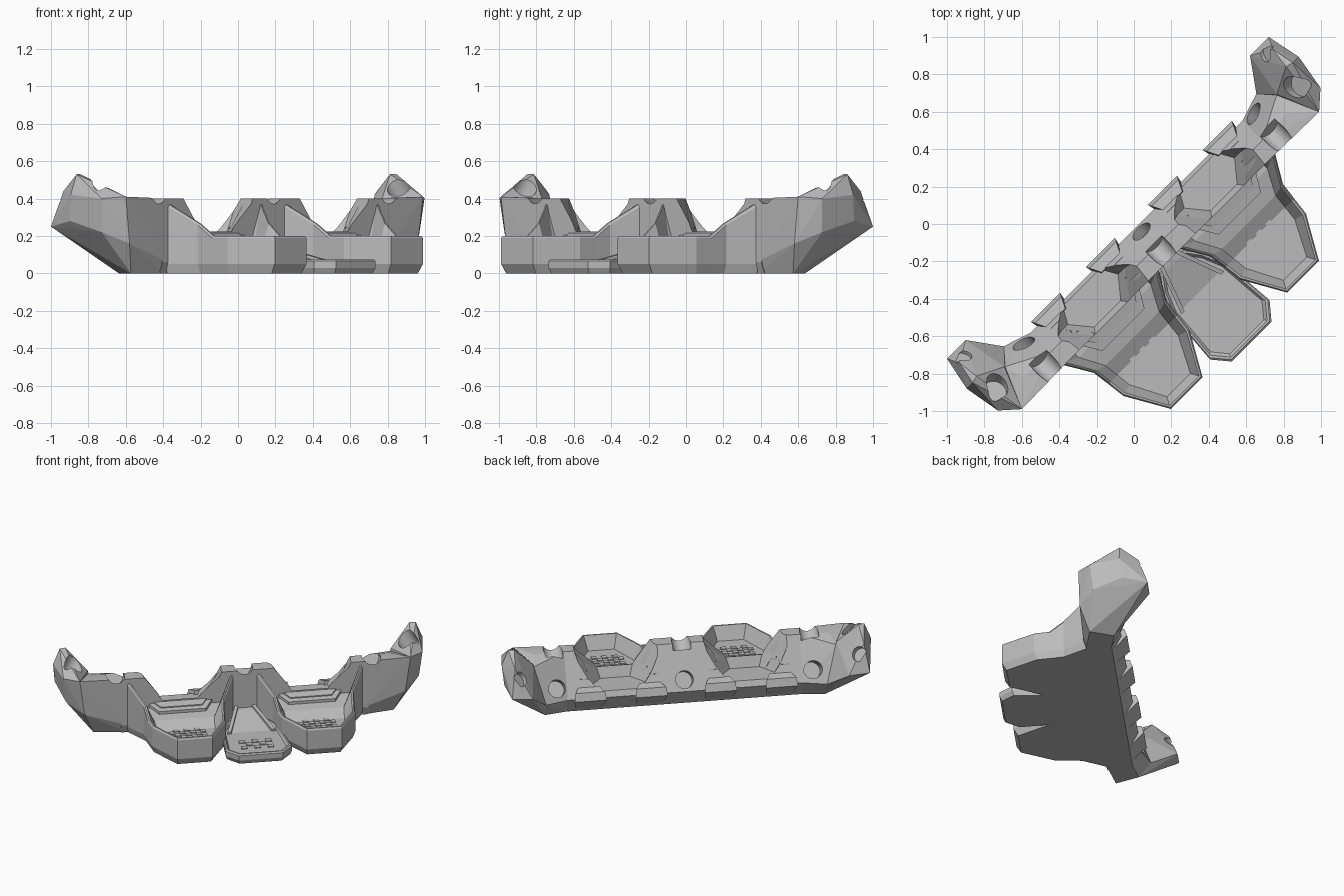
import bpy, bmesh, math
from mathutils import Vector

cube = bpy.data.objects.get("Cube")
if cube:
    bpy.data.objects.remove(cube, do_unlink=True)

grey = bpy.data.materials.new("plain grey")
grey.use_nodes = True
grey.diffuse_color = (0.5, 0.5, 0.5, 1)
grey.node_tree.nodes["Principled BSDF"].inputs["Base Color"].default_value = (0.5, 0.5, 0.5, 1)

R = math.sqrt(0.5)
PAD = 0.44          # distance of each side pad from the middle


def place(u, v, z):
    """u runs along the bar, v points outward to the pads."""
    return Vector(((u + v) * R, (u - v) * R, z))


def finish(name, bm, cutter=False):
    bmesh.ops.recalc_face_normals(bm, faces=bm.faces)
    mesh = bpy.data.meshes.new(name)
    bm.to_mesh(mesh)
    bm.free()
    mesh.materials.append(grey)
    ob = bpy.data.objects.new(name, mesh)
    bpy.context.collection.objects.link(ob)
    ob.hide_render = cutter
    return ob


def hull(name, pts):
    bm = bmesh.new()
    for p in pts:
        bm.verts.new(place(*p))
    res = bmesh.ops.convex_hull(bm, input=bm.verts)
    loose = [g for g in res["geom_interior"] if isinstance(g, bmesh.types.BMVert)]
    bmesh.ops.delete(bm, geom=loose, context='VERTS')
    bmesh.ops.dissolve_limit(bm, angle_limit=0.02, verts=bm.verts, edges=bm.edges)
    return finish(name, bm)


def loft(name, rings, cutter=False):
    """Join equal rings of points and cap both ends with strips."""
    bm = bmesh.new()
    loops = [[bm.verts.new(place(*p)) for p in ring] for ring in rings]
    n = len(loops[0])
    for a, b in zip(loops, loops[1:]):
        for i in range(n):
            j = (i + 1) % n
            bm.faces.new((a[i], a[j], b[j], b[i]))
    for cap in (loops[0], loops[-1]):
        for i in range(n // 2 - 1):
            bm.faces.new((cap[i], cap[i + 1], cap[n - 2 - i], cap[n - 1 - i]))
    return finish(name, bm, cutter)


def outline(half, centre=0.0):
    """Mirror half an outline of (offset, v) into a closed one."""
    return [(centre + d, v) for d, v in half] + [(centre - d, v) for d, v in reversed(half)]


def level(plan, z):
    return [(u, v, z) for u, v in plan]


def climb(plan, base, start, slope, top):
    """Ring that is flat far out and rises toward the bar."""
    return [(u, v, base + min(top, max(0, (start - v) * slope))) for u, v in plan]


def shrink(plan, centre, v0, fu, fv):
    return [(centre + (u - centre) * fu, v0 + (v - v0) * fv) for u, v in plan]


def box(name, u, v, z, su, sv, sz):
    plan = [(u - su, v - sv), (u + su, v - sv), (u + su, v + sv), (u - su, v + sv)]
    return loft(name, [level(plan, z - sz), level(plan, z + sz)])


def drill(at, direction, radius, depth):
    """Round cutter centred on a point."""
    axis = (place(*direction)).normalized()
    bm = bmesh.new()
    bmesh.ops.create_cone(bm, cap_ends=True, segments=24, radius1=radius, radius2=radius, depth=depth)
    bm.transform(Vector((0, 0, 1)).rotation_difference(axis).to_matrix().to_4x4())
    bmesh.ops.translate(bm, verts=bm.verts, vec=place(*at))
    return finish("socket_cutter", bm, True)


def cut(ob, tools):
    for c in tools:
        mod = ob.modifiers.new("cut", 'BOOLEAN')
        mod.operation = 'DIFFERENCE'
        mod.solver = 'EXACT'
        mod.object = c
    bpy.context.view_layer.update()
    deps = bpy.context.evaluated_depsgraph_get()
    mesh = bpy.data.meshes.new_from_object(ob.evaluated_get(deps))
    ob.modifiers.clear()
    ob.data = mesh


# Round sockets in the back slope and scallops in the ridge
bar_sockets, pockets, arm_sockets = [], [], []
for u in (-0.87, 0, 0.87):
    bar_sockets.append(drill((u, 0.06, 0.18), (0, -0.85, 0.5), 0.06, 0.12))
    bar_sockets.append(drill((u, 0.23, 0.42), (0, 0.8, 0.45), 0.062, 0.2))

# Long bar with a sloping back
section = [(0.08, 0), (0.02, 0.11), (0.17, 0.4), (0.27, 0.4), (0.27, 0.06), (0.25, 0)]
bar = loft("main_bar", [[(u, v, z) for v, z in section] for u in (-0.84, 0.84)])

for side, s in (("left", 1), ("right", -1)):
    c = PAD * s

    # Pocket cutter: shallow bowl, wider toward the top
    pocket = loft("pocket_cutter", [
        climb(outline([(0.12, -0.1), (0.14, 0.04), (0.19, 0.13), (0.1, 0.24)], c), 0.15, 0.04, 0.3, 0.04),
        level(outline([(0.17, -0.1), (0.2, 0.04), (0.24, 0.13), (0.13, 0.28)], c), 0.25),
        level(outline([(0.26, -0.1), (0.29, 0.04), (0.33, 0.15), (0.3, 0.42)], c), 0.5)], True)
    pockets.append(pocket)

    # Side pad: the rim climbs to the bar, the deep floor rises toward the pocket
    plan = outline([(0.37, 0.2), (0.37, 0.25), (0.275, 0.41), (0.262, 0.51),
                    (0.25, 0.61), (0.12, 0.838)], c)
    rim = (0.51, 0.7, 0.18)
    pad = loft(side + "_pad", [
        level(shrink(plan, c, 0.4, 0.94, 0.93), 0), level(plan, 0.05), climb(plan, 0.188, *rim),
        climb(shrink(plan, c, 0.5, 0.97, 0.98), 0.2, *rim),
        climb(shrink(plan, c, 0.5, 0.93, 0.95), 0.2, *rim),
        climb(shrink(plan, c, 0.5, 0.74, 0.82), 0.105, 0.5, 0.6, 0.075)])
    cut(pad, [pocket])

    # Stepped frame around the pocket, higher at its sides
    low = loft(side + "_pocket_frame", [
        ring for plan in [outline([(0.27, 0.08), (0.28, 0.16), (0.16, 0.36)], c)]
        for ring in (level(plan, 0.05), climb(plan, 0.185, 0.34, 0.25, 0.045))])
    high = loft(side + "_pocket_lip", [
        ring for plan in [outline([(0.25, 0.1), (0.26, 0.15), (0.14, 0.325)], c)]
        for ring in (level(plan, 0.05), climb(plan, 0.2, 0.32, 0.28, 0.048))])
    for ob in (low, high):
        cut(ob, [pocket])
    for k in (-1, 1):
        box(side + "_pocket_latch", c + k * 0.215, 0.21, 0.235, 0.012, 0.04, 0.012)

    # Grip squares on the pad floor
    for i in range(-3, 4):
        for j in range(-2, 3):
            if (i + j) % 2 == 0 and abs(i) + abs(j) < 5:
                box(side + "_grip_square", c + i * 0.036, 0.585 + j * 0.036, 0.107, 0.018, 0.018, 0.004)

    # Low buttresses on the back
    for u in (0.235, 0.65):
        hull(side + "_back_buttress", [(s * (u + k * w), v, z) for k in (-1, 1) for w, v, z in (
            (0.09, 0.08, 0.01), (0.11, -0.02, 0.11), (0.1, 0.0, 0.165), (0.07, 0.06, 0.18))])

    # Elbow joining the bar to the raised arm
    elbow = hull(side + "_elbow", [(s * u, v, z) for u, v, z in (
        [(0.8, v, z) for v, z in section] +
        [(0.955, -0.03, 0.11), (0.95, 0.05, 0), (1.02, 0.21, 0), (1.03, 0.05, 0.36),
         (1.124, 0.276, 0.41), (1.09, 0.27, 0.16), (1.0, 0.16, 0.4)])])
    cut(elbow, bar_sockets)

    # Arm sweeping up and back, with its own sockets
    arm = hull(side + "_arm", [(s * u, v, z) for u, v, z in (
        (0.955, -0.03, 0.11), (0.95, 0.05, 0), (1.02, 0.21, 0), (1.075, -0.198, 0.24),
        (1.216, -0.198, 0.25), (1.185, -0.135, 0.44), (1.17, -0.02, 0.53),
        (1.21, -0.01, 0.53), (1.255, -0.01, 0.42), (1.22, 0.19, 0.4), (1.124, 0.276, 0.41),
        (1.03, 0.05, 0.38), (1.2, 0.17, 0.22), (1.24, -0.03, 0.28), (1.09, 0.27, 0.16))])
    tools = [drill((s * 1.13, -0.16, 0.39), (-0.6 * s, -0.4, 0.6), 0.05, 0.1),
             drill((s * 1.12, 0.09, 0.47), (-0.5 * s, -0.2, 0.8), 0.065, 0.16)]
    cut(arm, tools)
    arm_sockets += tools

cut(bar, pockets + bar_sockets)

# Low middle pad with a shallow dish
plan = outline([(0.09, 0.28), (0.15, 0.36), (0.2, 0.48), (0.225, 0.8), (0.15, 0.89)])
loft("middle_pad", [
    level(shrink(plan, 0, 0.5, 0.95, 0.96), 0), level(plan, 0.03), level(plan, 0.065),
    level(shrink(plan, 0, 0.58, 0.97, 0.97), 0.073), level(shrink(plan, 0, 0.58, 0.92, 0.93), 0.073),
    level(shrink(plan, 0, 0.58, 0.86, 0.88), 0.055)])

# Web closing the underside between the pads
loft("underside_web", [level(outline([(0.2, 0.2), (0.2, 0.62)]), z) for z in (0, 0.03)])

# Ramp and rails leading from the bar to the middle pad
hull("middle_ramp", [(k * u, v, z) for k in (-1, 1) for u, v, z in (
    (0.05, 0.25, 0.02), (0.05, 0.25, 0.13), (0.07, 0.3, 0.12), (0.14, 0.52, 0.05), (0.14, 0.52, 0.03))])
for k in (-1, 1):
    hull("middle_rail", [(k * (u + w), v, z) for w in (-0.012, 0.012) for u, v, z in (
        (0.055, 0.26, 0.05), (0.055, 0.26, 0.145), (0.15, 0.52, 0.07), (0.15, 0.52, 0.04))])
for i in range(-2, 3):
    for j in range(3):
        if (i + j) % 2 == 0:
            box("middle_grip_square", i * 0.045, 0.66 + j * 0.045, 0.057, 0.02, 0.02, 0.004)

# Cutters are no longer needed
for c in pockets + bar_sockets + arm_sockets:
    bpy.data.objects.remove(c, do_unlink=True)
